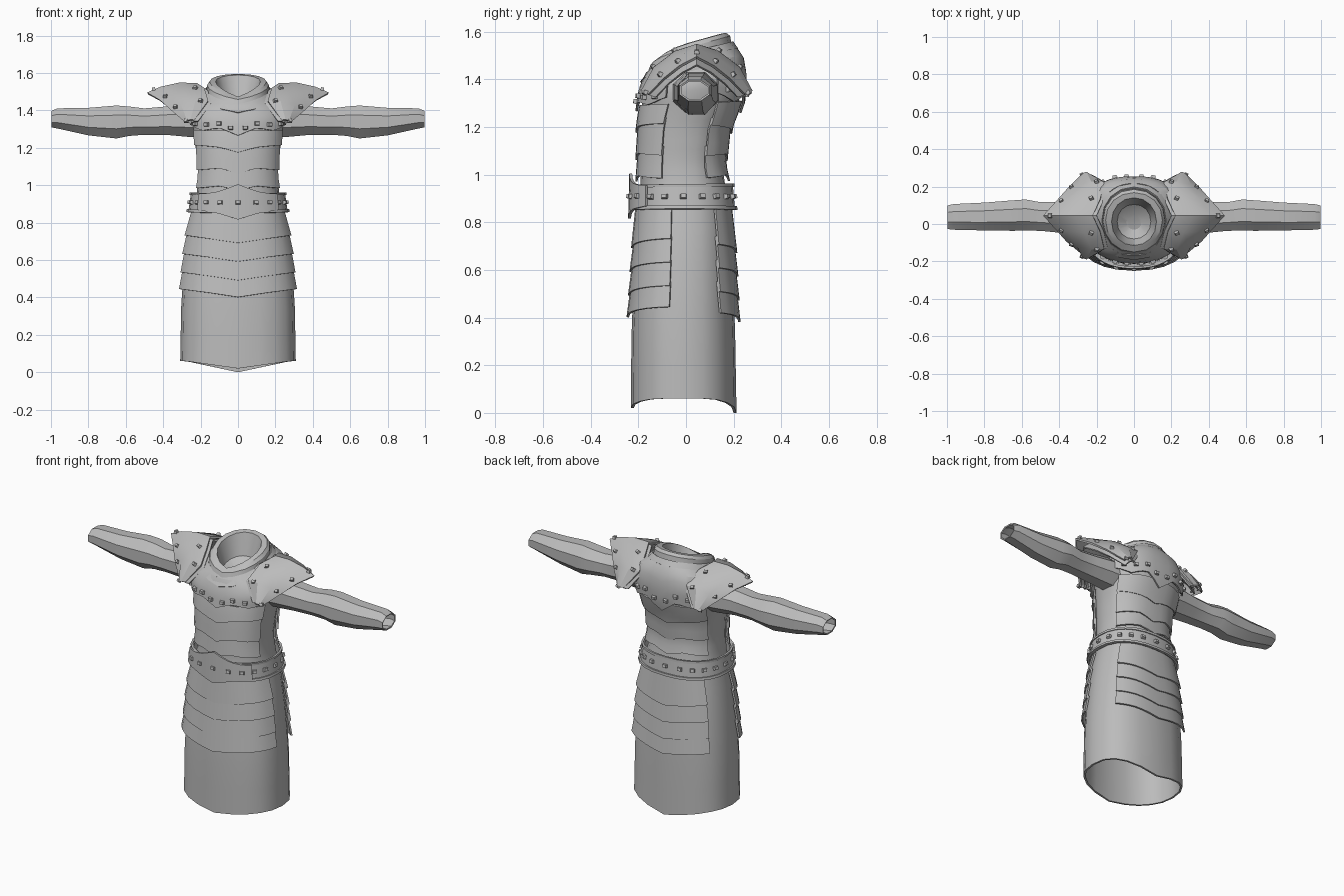
import bpy, bmesh, math
from mathutils import Vector, Matrix

if "Cube" in bpy.data.objects:
    bpy.data.objects.remove(bpy.data.objects["Cube"])

STEEL = bpy.data.materials.new("steel_grey")
STEEL.diffuse_color = (0.5, 0.5, 0.5, 1)
STEEL.use_nodes = True
STEEL.node_tree.nodes["Principled BSDF"].inputs["Base Color"].default_value = STEEL.diffuse_color

# body outline: height, half width, front y, back y
BODY = [(0, .31, -.232, .212), (.4, .303, -.228, .205), (.7, .275, -.208, .19),
        (.88, .237, -.2, .18), (.95, .22, -.19, .165), (1.05, .212, -.19, .15),
        (1.2, .225, -.19, .175), (1.3, .245, -.185, .225), (1.38, .262, -.18, .235),
        (1.44, .23, -.165, .225), (1.475, .165, -.15, .2)]


def lerp_table(table, k):
    """Linear interpolation in rows sorted by their first value."""
    k = min(max(k, table[0][0]), table[-1][0])
    for a, b in zip(table, table[1:]):
        if k <= b[0]:
            f = (k - a[0]) / (b[0] - a[0])
            return [p + (q - p) * f for p, q in zip(a[1:], b[1:])]


def oval(t, rx, yf, yb, n=2.4):
    """Rounded-box section; angle 0 is the front, pi/2 is +x."""
    s, c = math.sin(t), math.cos(t)
    x = math.copysign(abs(s) ** (2 / n), s) * rx
    y = (yf + yb) / 2 - math.copysign(abs(c) ** (2 / n), c) * (yb - yf) / 2
    return x, y


def surf(t, z, off=0.0):
    """Point on the body, pushed out along the normal."""
    def base(t, z):
        x, y = oval(t, *lerp_table(BODY, z))
        return Vector((x, y, z + 1.3 * max(0, z - 1.26) * (y - .02)))
    p = base(t, z)
    if off:
        n = (base(t + .02, z) - base(t - .02, z)).cross(base(t, z + .005) - base(t, z - .005))
        p = p + n.normalized() * off
    return p


def finish(name, bm, thick=0.0, side=1, mirror=False):
    me = bpy.data.meshes.new(name)
    bm.to_mesh(me)
    bm.free()
    me.materials.append(STEEL)
    ob = bpy.data.objects.new(name, me)
    bpy.context.collection.objects.link(ob)
    if thick:
        m = ob.modifiers.new("thickness", 'SOLIDIFY')
        m.thickness, m.offset = thick, side
    if mirror:
        ob.modifiers.new("mirror", 'MIRROR')
        ob.modifiers["mirror"].use_mirror_merge = False
    bpy.ops.object.select_all(action='DESELECT')
    ob.select_set(True)
    bpy.context.view_layer.objects.active = ob
    bpy.ops.object.convert(target='MESH')
    bpy.ops.object.shade_smooth_by_angle(angle=math.radians(28))
    return ob


def grid(rows, closed=False):
    """Skin rows of points, listed bottom to top."""
    bm = bmesh.new()
    vs = [[bm.verts.new(p) for p in r] for r in rows]
    n = len(rows[0])
    for a, b in zip(vs, vs[1:]):
        for i in range(n if closed else n - 1):
            j = (i + 1) % n
            bm.faces.new((a[i], a[j], b[j], b[i]))
    return bm


def plate(name, mid, half, low, high, o_low, o_high, thick, rows=1, segs=12, side=1):
    """Curved plate on the body; low and high give height from |x|."""
    closed = half >= 180
    ts = [math.radians(mid - half + 2 * half * i / segs) for i in range(segs + (not closed))]
    pts = []
    for r in range(rows + 1):
        f = r / rows
        row = []
        for t in ts:
            x = abs(surf(t, (low(0, t) + high(0, t)) / 2).x)
            z = low(x, t) * (1 - f) + high(x, t) * f
            row.append(surf(t, z, o_low * (1 - f) + o_high * f))
        pts.append(row)
    return finish(name, grid(pts, closed), thick, side)


def const(z):
    return lambda x, t: z


def edge(*keys):
    """Plate edge: height by distance from the centre line."""
    return lambda x, t: lerp_table(keys, x)[0]


def add_stud(bm, p, n, w=.028, h=.022, d=.016):
    n = n.normalized()
    u = Vector((0, 0, 1)).cross(n).normalized()
    rot = Matrix((u, n.cross(u), n)).transposed().to_4x4()
    m = Matrix.Translation(p) @ rot @ Matrix.Diagonal((w, h, d, 1))
    top = bmesh.ops.create_cube(bm, size=1, matrix=m)['verts']
    for v in top:  # taper the head
        if (v.co - p).dot(n) > 0:
            v.co = p + n * d / 2 + (v.co - p - n * d / 2) * .75


def body_studs(name, spots):
    bm = bmesh.new()
    for t, z, off in spots:
        p = surf(t, z, off)
        add_stud(bm, p, surf(t, z, off + .02) - p)
    finish(name, bm)


# skirt with pointed hem front and back
def hem(x, t):
    depth = .04 if math.cos(t) > 0 else .06
    return .06 - depth * max(0, 1 - x / .27)


plate("skirt", 0, 180, hem, const(.92), 0, 0, .012, rows=6, segs=20, side=-1)

# torso
plate("torso", 0, 180, const(.9), const(1.475), 0, 0, .008, rows=14, segs=24, side=-1)

# skirt tiers, front and back
for i, z in enumerate((.69, .59, .49, .40)):
    top = const(.86) if i == 0 else const(z + .15)
    low = edge((0, z), (.14, z + .022), (.31, z + .045))
    plate(f"front_skirt_tier_{i + 1}", 0, 79, low, top, .012, .002, .01)
    low = edge((0, z - .02), (.14, z + .005), (.31, z + .025))
    plate(f"back_skirt_tier_{i + 1}", 180, 53, low, top, .014, .002, .01)

# torso bands, front and back
bands = [edge((0, .97), (.09, .995), (.22, .98)),
         edge((0, 1.06), (.09, 1.09), (.22, 1.08)),
         edge((0, 1.175), (.09, 1.2), (.22, 1.215))]
for i, low in enumerate(bands):
    top = const((1.12, 1.24, 1.30)[i])
    plate(f"front_torso_band_{i + 1}", 0, 68, low, top, .014, .002, .009, rows=3)
    plate(f"back_torso_band_{i + 1}", 180, 62, low, top, .014, .002, .009, rows=3)

# upper chest and back plates with studded hems
chest_hem = edge((0, 1.265), (.1, 1.32), (.19, 1.30), (.26, 1.35))
for name, mid in (("chest_plate", 0), ("upper_back_plate", 180)):
    plate(name, mid, 66, chest_hem, const(1.47), .016, .006, .01, rows=6, segs=16)
    spots = []
    for a in (-52, -34, -18, -6, 6, 18, 34, 52):
        t = math.radians(mid + a)
        spots.append((t, chest_hem(abs(surf(t, 1.32).x), t) + .035, .03))
    body_studs(name + "_studs", spots)

# belt with rims, pointed front buckle plate and studs
plate("belt", 0, 180, const(.855), const(.95), .012, .02, .012, segs=24)
plate("belt_lower_rim", 0, 180, const(.85), const(.865), .02, .02, .014, segs=24)
plate("belt_upper_rim", 0, 180, const(.942), const(.958), .025, .027, .012, segs=24)
plate("belt_front_plate", 0, 50, edge((0, .815), (.1, .85), (.2, .865)),
      edge((0, 1.005), (.1, .965), (.2, .945)), .028, .036, .012)
body_studs("belt_studs", [(math.radians(a), .902, .046 if abs(a) < 50 or a > 310 else .032)
                          for a in range(0, 360, 18)])


# neck pieces: stacked sloping rings (half width, front y, back y, side z, front dip)
def neck(name, rings, cap=False, thick=0.0):
    rows = []
    for rx, yf, yb, z, dip in rings:
        row = []
        for i in range(16):
            x, y = oval(i * math.tau / 16, rx, yf, yb, 2.1)
            v = max(0, 1 - abs(x) / rx) if y < 0 else 0
            row.append(Vector((x, y, z + .28 * y - dip * v)))
        rows.append(row)
    bm = grid(rows, True)
    if cap:
        bm.verts.ensure_lookup_table()
        bm.faces.new(bm.verts[-16:])
    finish(name, bm, thick)


neck("gorget", [(.2, -.185, .21, 1.465, .03), (.165, -.15, .19, 1.50, .03)], thick=.01)
neck("collar", [(.172, -.17, .195, 1.475, .025), (.165, -.15, .185, 1.53, .03),
                (.152, -.128, .168, 1.548, .045), (.12, -.115, .14, 1.55, .045),
                (.108, -.1, .125, 1.50, .03), (.09, -.08, .105, 1.43, 0),
                (.04, -.03, .05, 1.40, 0)], cap=True)

# sleeves: x, centre y, centre z, half depth, half height
ARM = [(.19, .04, 1.34, .10, .085), (.27, .04, 1.345, .095, .088), (.38, .035, 1.345, .085, .078),
       (.5, .04, 1.34, .078, .072), (.58, .048, 1.342, .085, .08), (.65, .045, 1.338, .083, .09),
       (.8, .04, 1.34, .076, .075), (.965, .038, 1.357, .07, .055), (.998, .036, 1.353, .064, .045)]
rows = []
for x, yc, zc, ry, rz in ARM:
    rows.append([Vector((x, yc + ry * math.cos(a), zc + rz * math.sin(a)))
                 for a in [(i + .5) * math.tau / 8 for i in range(8)]])
    for p in rows[-1]:
        p.y, p.z = yc + (p.y - yc) * 1.06, zc + (p.z - zc) * 1.06
finish("sleeves", grid(rows, True), .008, -1, mirror=True)

# shoulder guards: inner and outer edge points from front corner to ridge
INNER = [(.235, -.165, 1.345), (.16, -.125, 1.445), (.18, -.04, 1.51), (.22, .045, 1.535)]
OUTER = [(.275, -.15, 1.335), (.355, -.085, 1.40), (.415, -.02, 1.45), (.48, .045, 1.485)]


def full(edge_pts):
    back = [(x, .09 - y, z) for x, y, z in edge_pts[-2::-1]]
    return [Vector(p) for p in edge_pts + back]


inner, outer = full(INNER), full(OUTER)
core = Vector((.2, .045, 1.3))
bulge = []
for f in (0, .33, .67, 1):
    bulge.append([a.lerp(b, f) + (a.lerp(b, f) - core).normalized() * .09 * f * (1 - f)
                  for a, b in zip(inner, outer)])
finish("shoulder_guards", grid(bulge[::-1]), .012, 1, mirror=True)

# under layer of the shoulder guards
under = [[core + (p - core) * s + Vector((-.02, 0, -.005)) for p in row]
         for row, s in ((bulge[3], .86), (bulge[2], .92), (bulge[1], .95), (bulge[0], .97))]
finish("shoulder_under_plates", grid(under), .01, 1, mirror=True)

# shoulder guard studs along both edges
bm = bmesh.new()
for i in range(7):
    for row, near in ((1, .45), (2, .55)):
        if row == 1 and i in (0, 3, 6):
            continue
        a, b = bulge[row][i], bulge[row + (1 if row == 2 else -1)][i]
        j, k = max(i - 1, 0), min(i + 1, 6)
        n = (bulge[row][k] - bulge[row][j]).cross(bulge[0][i] - bulge[3][i])
        p = a.lerp(b, near)
        if n.dot(p - core) < 0:
            n = -n
        add_stud(bm, p + n.normalized() * .016, n, .024, .02, .016)
finish("shoulder_studs", bm, mirror=True)
